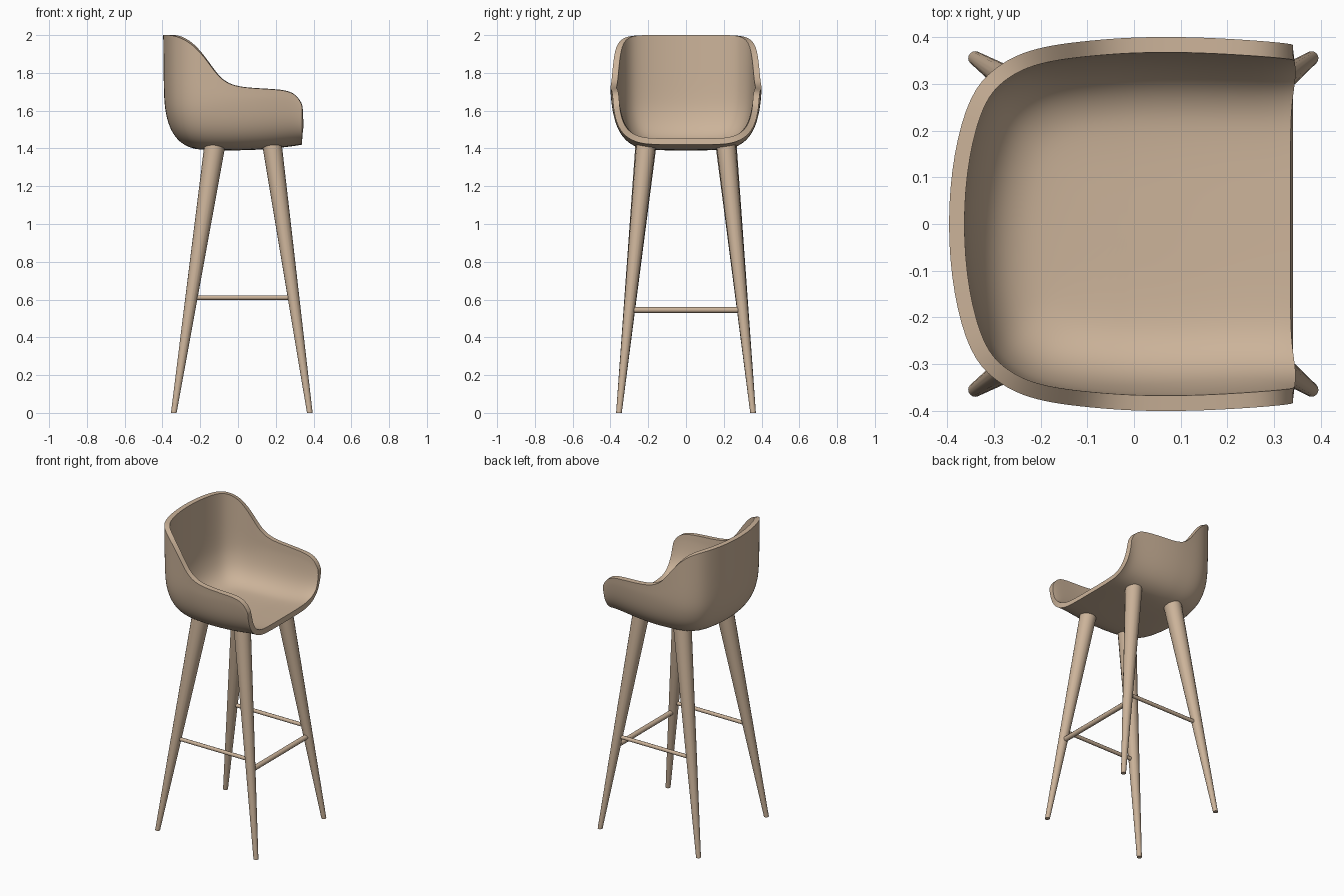
import bpy, bmesh, math
from mathutils import Vector

if "Cube" in bpy.data.objects:
    bpy.data.objects.remove(bpy.data.objects["Cube"])

tan = bpy.data.materials.new("warm tan")
tan.diffuse_color = (0.60, 0.45, 0.32, 1)
tan.use_nodes = True
tan.node_tree.nodes["Principled BSDF"].inputs["Base Color"].default_value = tan.diffuse_color


def make_object(name, bm):
    mesh = bpy.data.meshes.new(name)
    bm.to_mesh(mesh)
    bm.free()
    mesh.materials.append(tan)
    obj = bpy.data.objects.new(name, mesh)
    bpy.context.collection.objects.link(obj)
    return obj


def finish(obj, angle=40):
    bpy.ops.object.select_all(action='DESELECT')
    obj.select_set(True)
    bpy.context.view_layer.objects.active = obj
    bpy.ops.object.convert(target='MESH')
    bpy.ops.object.shade_smooth_by_angle(angle=math.radians(angle))


def tapered_rod(name, a, b, ra, rb, sides=16, level=False):
    """Tapered rod from a to b; level=True keeps both ends horizontal."""
    a, b = Vector(a), Vector(b)
    bm = bmesh.new()
    bmesh.ops.create_cone(bm, cap_ends=True, segments=sides, radius1=ra, radius2=rb, depth=1)
    rot = (b - a).to_track_quat('Z', 'Y')
    for v in bm.verts:
        flat = Vector((v.co.x, v.co.y, 0))
        v.co = a.lerp(b, v.co.z + 0.5) + (flat if level else rot @ flat)
    finish(make_object(name, bm))


# Bucket seat: half plan outline (x, half width, rim height), front to back
half = [(.34, .385, 1.63), (.30, .39, 1.70), (.2, .397, 1.712), (.1, .401, 1.717),
        (0, .40, 1.725), (-.07, .395, 1.75), (-.12, .39, 1.80), (-.175, .383, 1.88),
        (-.24, .368, 1.95), (-.30, .335, 1.985), (-.352, .28, 2.0), (-.388, .15, 2.0),
        (-.40, 0, 2.0)]
outline = [(x, -y, r) for x, y, r in half] + [(x, y, r) for x, y, r in half[-2::-1]]
# Section from the floor centre line outwards (fraction of width, height above floor)
section = [(0, 0), (.3, 0), (.5, .003), (.64, .012), (.79, .045), (.90, .105), (.96, .18), (.99, .26)]

bm = bmesh.new()
rows = []
for x, y, rim in outline:
    sx = max(x, 0)
    floor = 1.39 + 0.03 * (sx / .34) ** 2
    k = min(1, (rim - floor) / .31)
    pts = [(f, floor + h * k) for f, h in section]
    z0 = pts[-1][1]
    pts += [(.995, (z0 + rim) / 2), (1, rim)]
    rows.append([bm.verts.new((sx + (x - sx) * f, y * f, z)) for f, z in pts])
for r0, r1 in zip(rows, rows[1:]):
    for i in range(len(r0) - 1):
        bm.faces.new((r0[i], r1[i], r1[i + 1], r0[i + 1]))
bmesh.ops.remove_doubles(bm, verts=bm.verts, dist=1e-5)
seat = make_object("seat_shell", bm)
sub = seat.modifiers.new("smooth", 'SUBSURF')
sub.levels = sub.render_levels = 2
thick = seat.modifiers.new("thickness", 'SOLIDIFY')
thick.thickness = 0.033
thick.offset = 1
finish(seat)

# Splayed tapered legs and side stretchers
for side, s in (("right", -1), ("left", 1)):
    tapered_rod(f"back_leg_{side}", (-.34, .355 * s, 0), (-.122, .212 * s, 1.42), .015, .056, level=True)
    tapered_rod(f"front_leg_{side}", (.38, .355 * s, 0), (.18, .212 * s, 1.42), .015, .052, level=True)
    tapered_rod(f"side_stretcher_{side}", (-.245, .293 * s, .61), (.294, .293 * s, .61), .012, .012, 10)

# Front footrest
tapered_rod("front_footrest", (.303, -.30, .545), (.303, .30, .545), .016, .016, 10)
